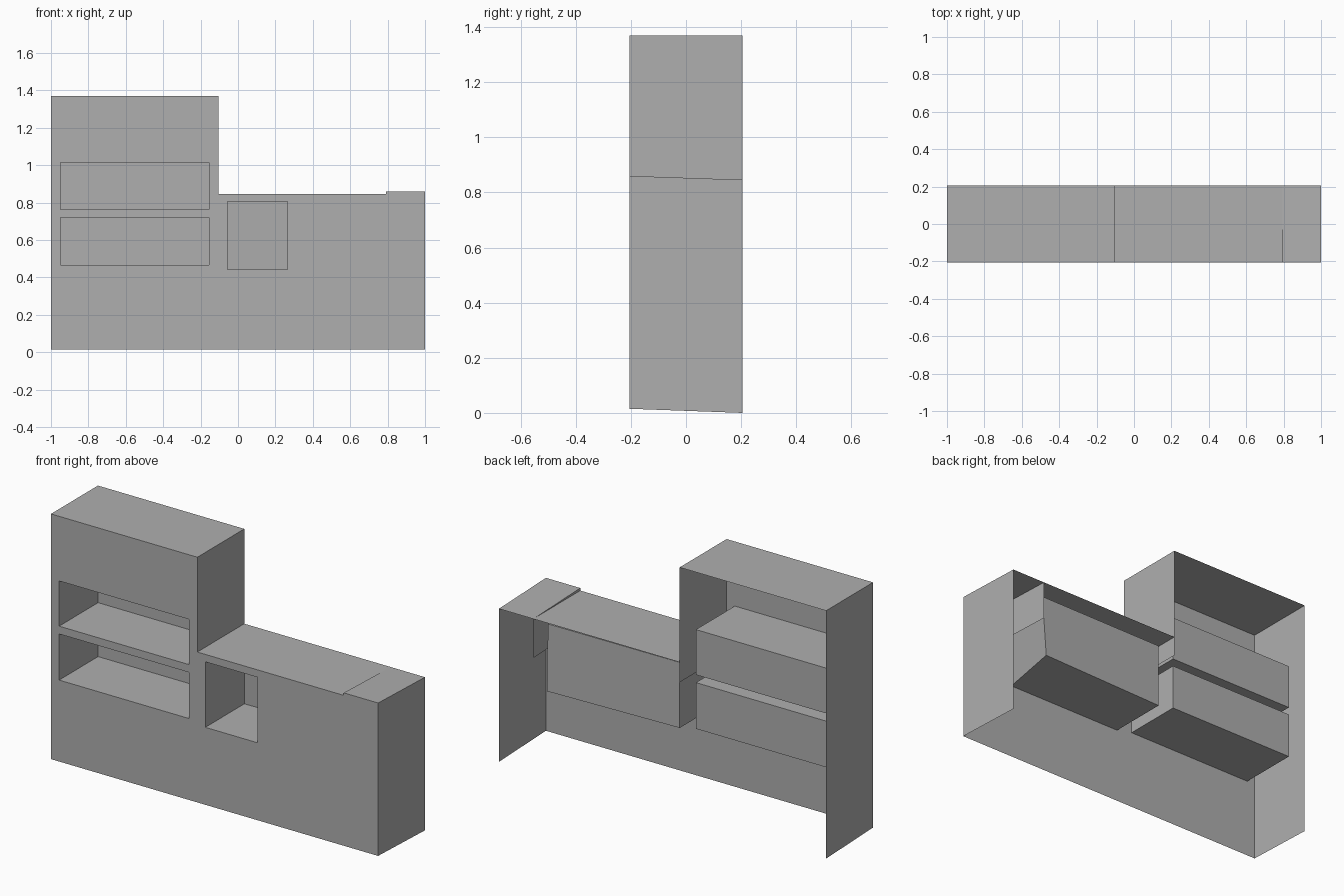
import bpy, bmesh

if "Cube" in bpy.data.objects:
    bpy.data.objects.remove(bpy.data.objects["Cube"])

F, B, IN = -0.205, 0.205, 0.135      # front, back and niche-back depth
L, R, T, E = -1.0, 1.0, -0.105, 0.79  # ends, tower side, raised end
TOP, LOW, LIP, FOOT = 1.37, 0.846, 0.86, 0.015

# Darker grey for every part
grey = bpy.data.materials.new("dark_grey")
grey.diffuse_color = (0.43, 0.43, 0.43, 1)
grey.use_nodes = True
grey.node_tree.nodes["Principled BSDF"].inputs["Base Color"].default_value = grey.diffuse_color


def sheets(name, quads):
    """Thin-sheet object from a list of polygons, each a list of points."""
    bm = bmesh.new()
    for q in quads:
        bm.faces.new([bm.verts.new(p) for p in q])
    bmesh.ops.remove_doubles(bm, verts=bm.verts, dist=1e-5)
    bmesh.ops.recalc_face_normals(bm, faces=bm.faces)
    me = bpy.data.meshes.new(name)
    bm.to_mesh(me)
    bm.free()
    me.materials.append(grey)
    ob = bpy.data.objects.new(name, me)
    bpy.context.collection.objects.link(ob)
    return ob


def niche(name, front, back):
    """Open-fronted box between a front loop and a back loop."""
    sides = [[front[i], front[(i + 1) % 4], back[(i + 1) % 4], back[i]] for i in range(4)]
    return sheets(name, sides + [back])


def rect(x0, x1, z0, z1, y):
    return [(x0, y, z0), (x1, y, z0), (x1, y, z1), (x0, y, z1)]


# Front panel: grid of cells, leaving out the openings and the space above the low part
holes = [(-0.95, -0.155, 0.763, 1.013),
         (-0.95, -0.155, 0.465, 0.72),
         (-0.056, 0.264, 0.443, 0.805)]
xs = sorted({L, T, E, R} | {v for h in holes for v in h[:2]})
zs = sorted({FOOT, LOW, LIP, TOP} | {v for h in holes for v in h[2:]})
cells = []
for x0, x1 in zip(xs, xs[1:]):
    for z0, z1 in zip(zs, zs[1:]):
        cx, cz = (x0 + x1) / 2, (z0 + z1) / 2
        limit = TOP if cx < T else LOW if cx < E else LIP
        if cz < limit and not any(a < cx < b and c < cz < d for a, b, c, d in holes):
            cells.append(rect(x0, x1, z0, z1, F))
sheets("front_panel", cells)

# End panels with slightly sloping feet
sheets("left_panel", [[(L, F, FOOT), (L, B, 0), (L, B, TOP), (L, F, TOP)]])
sheets("right_panel", [[(R, F, FOOT), (R, B, 0), (R, B, LOW), (R, F, LIP)]])

# Tower top and its inner side, which hangs below the low top
sheets("tower_top", [[(L, F, TOP), (T, F, TOP), (T, B, TOP), (L, B, TOP)]])
sheets("tower_side", [[(T, F, 0.735), (T, B, 0.735), (T, B, TOP), (T, F, TOP)]])

# Low top, sloping raised end and the divider below it
sheets("low_top", [[(T, F, LOW), (E, F, LOW), (E, B, LOW), (T, B, LOW)]])
sheets("end_top", [[(E, F, LIP), (R, F, LIP), (R, B, LOW), (E, B, LOW)]])
sheets("end_divider", [[(E, F, 0.645), (E, B, 0.63), (E, B, LOW), (E, F, LIP)]])

# Tower shelves
for name, h in zip(("upper_shelf", "lower_shelf"), holes):
    niche(name, rect(*h, F), rect(*h, IN))

# Wide compartment running on behind the front panel, with a skewed far end
x0, _, z0, z1 = holes[2]
niche("side_compartment", rect(x0, 0.67, z0, z1, F),
      [(x0, IN, z0), (0.737, 0.16, z0), (0.746, 0.14, z1), (x0, IN, z1)])
